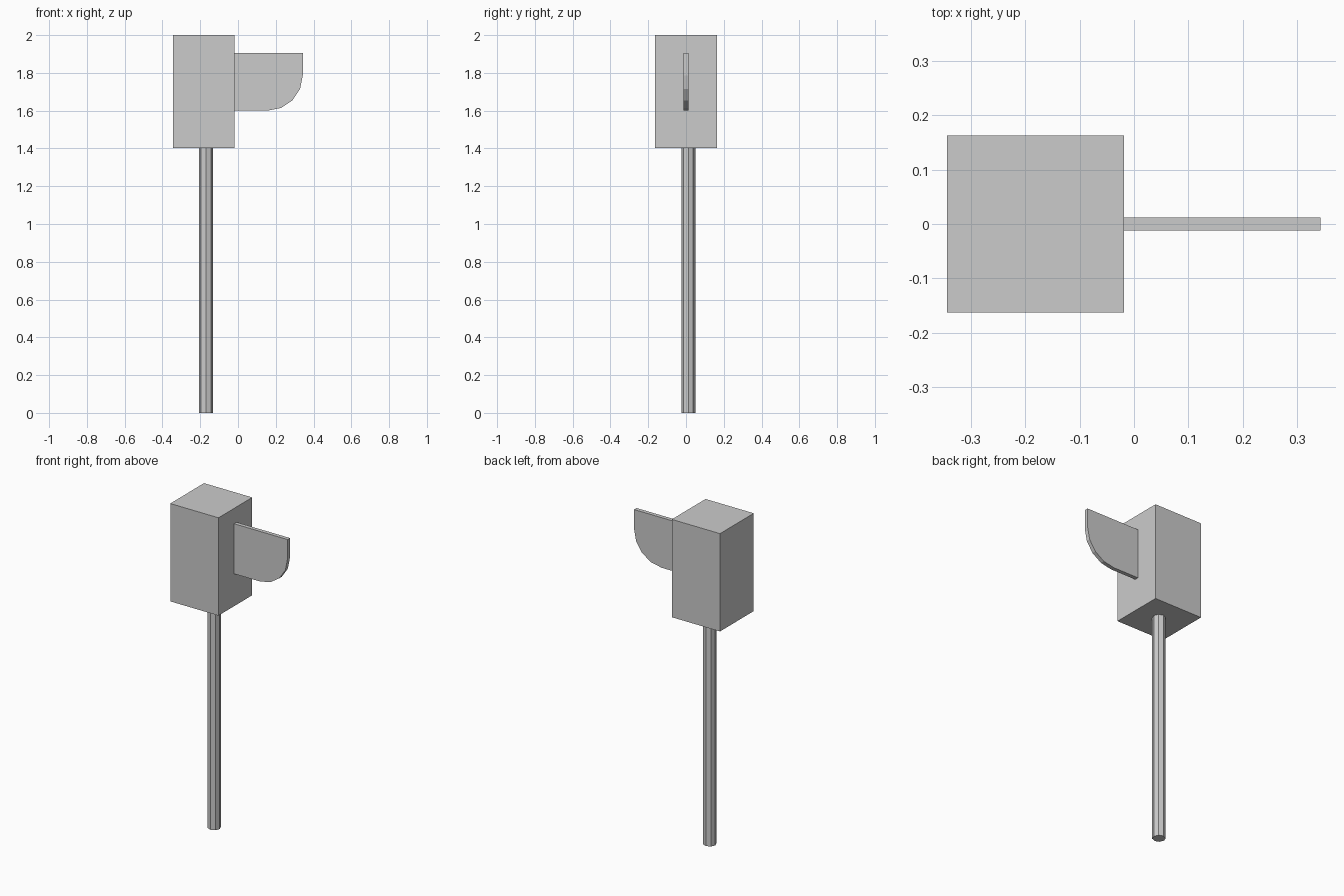
import bpy, bmesh, math
from mathutils import Vector

if "Cube" in bpy.data.objects:
    bpy.data.objects.remove(bpy.data.objects["Cube"])


def extruded(name, profile, direction):
    """Extrude a closed planar profile into a solid object."""
    bm = bmesh.new()
    face = bm.faces.new([bm.verts.new(p) for p in profile])
    res = bmesh.ops.extrude_face_region(bm, geom=[face], use_keep_orig=True)
    moved = [g for g in res["geom"] if isinstance(g, bmesh.types.BMVert)]
    bmesh.ops.translate(bm, verts=moved, vec=Vector(direction))
    bmesh.ops.recalc_face_normals(bm, faces=bm.faces)
    mesh = bpy.data.meshes.new(name)
    bm.to_mesh(mesh)
    bm.free()
    obj = bpy.data.objects.new(name, mesh)
    bpy.context.collection.objects.link(obj)
    return obj


# Eight-sided post, slightly behind the centre of the box
cx, cy, r = -0.169, 0.012, 0.037
ring = [(cx + r * math.cos(i * math.pi / 4), cy + r * math.sin(i * math.pi / 4), 0)
        for i in range(8)]
extruded("post", ring, (0, 0, 1.402))

# Rectangular box on top of the post
x0, x1, h = -0.344, -0.018, 0.163
extruded("box", [(x0, -h, 1.402), (x1, -h, 1.402), (x1, h, 1.402), (x0, h, 1.402)],
         (0, 0, 0.598))

# Thin side plate with one rounded lower corner
right, bottom, top, rad, t = 0.343, 1.6, 1.906, 0.187, 0.012
plate = [(x1, -t, top), (x1, -t, bottom)]
for i in range(5):
    a = -math.pi / 2 + i * math.pi / 8
    plate.append((right - rad + rad * math.cos(a), -t, bottom + rad + rad * math.sin(a)))
plate.append((right, -t, top))
extruded("side_plate", plate, (0, 2 * t, 0))
